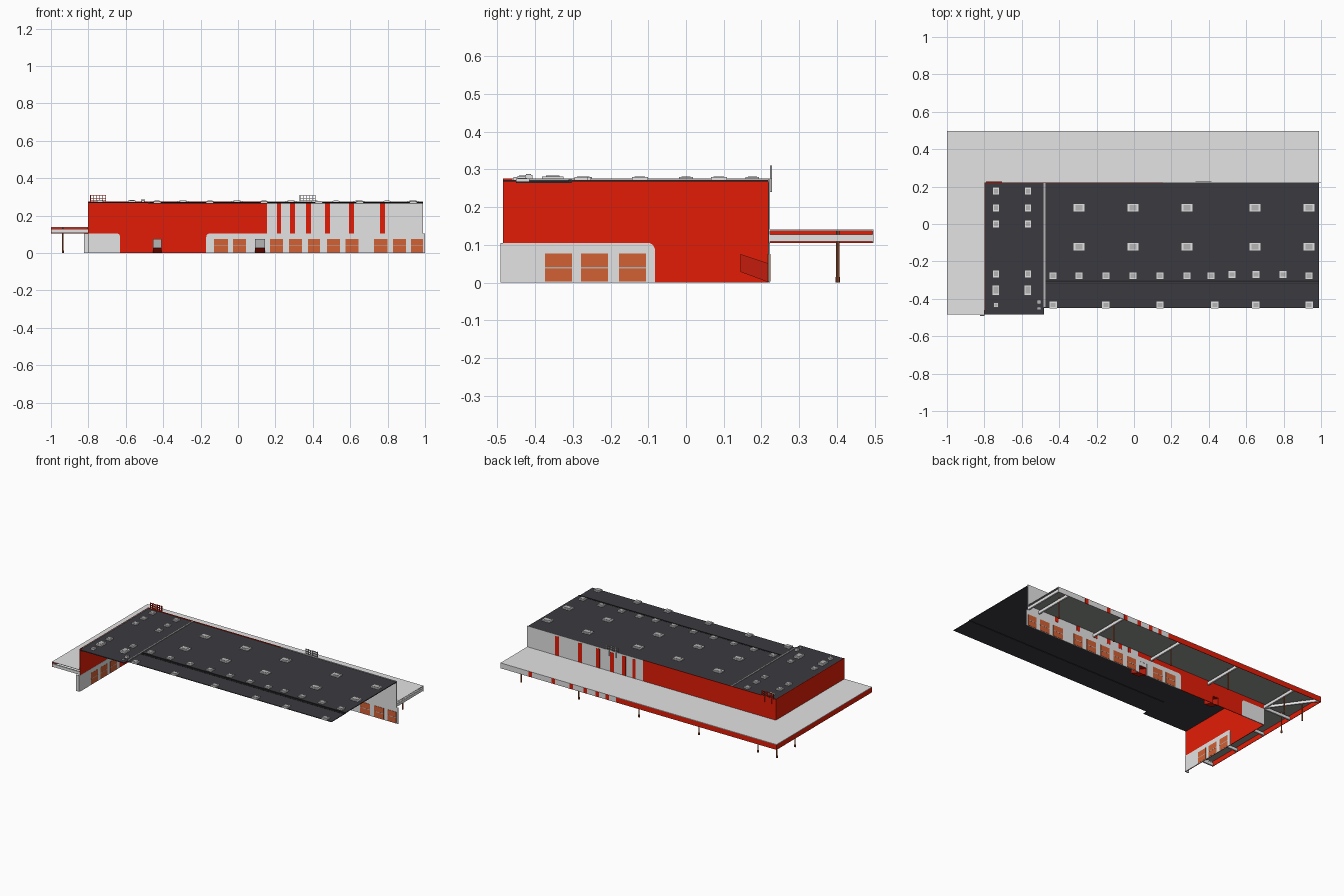
import bpy, bmesh, math
from mathutils import Matrix, Vector

if "Cube" in bpy.data.objects:
    bpy.data.objects.remove(bpy.data.objects["Cube"])


def material(name, r, g, b):
    m = bpy.data.materials.new(name)
    m.diffuse_color = (r, g, b, 1)
    m.use_nodes = True
    m.node_tree.nodes["Principled BSDF"].inputs["Base Color"].default_value = m.diffuse_color
    return m


RED = material("red cladding", 0.77, 0.012, 0.002)
DARK_RED = material("dark red entry", 0.55, 0.012, 0.004)
GREY = material("light grey panel", 0.77, 0.77, 0.77)
ORANGE = material("orange door", 0.65, 0.115, 0.033)
ROOF = material("dark roof", 0.043, 0.042, 0.051)
SOFFIT = material("soffit grey", 0.29, 0.31, 0.29)
MID = material("mid grey metal", 0.46, 0.46, 0.46)
BROWN = material("brown post", 0.42, 0.10, 0.03)
BLACK = material("black trim", 0.02, 0.02, 0.022)


def finish(name, bm, *mats):
    bmesh.ops.recalc_face_normals(bm, faces=bm.faces)
    me = bpy.data.meshes.new(name)
    bm.to_mesh(me)
    bm.free()
    for m in mats:
        me.materials.append(m)
    ob = bpy.data.objects.new(name, me)
    bpy.context.collection.objects.link(ob)
    return ob


def boxes(name, mat, *items):
    """One object from boxes given as (x0, x1, y0, y1, z0, z1)."""
    bm = bmesh.new()
    for x0, x1, y0, y1, z0, z1 in items:
        mtx = Matrix.Translation(((x0 + x1) / 2, (y0 + y1) / 2, (z0 + z1) / 2))
        mtx = mtx @ Matrix.Diagonal((x1 - x0, y1 - y0, z1 - z0, 1))
        bmesh.ops.create_cube(bm, size=1, matrix=mtx)
    return finish(name, bm, mat)


def prism(name, mat, pts, to3d, offset):
    """Extrude a flat outline into a plate; to3d maps outline points to space."""
    bm = bmesh.new()
    f = bm.faces.new([bm.verts.new(to3d(*p)) for p in pts])
    r = bmesh.ops.extrude_face_region(bm, geom=[f])
    vs = [v for v in r["geom"] if isinstance(v, bmesh.types.BMVert)]
    bmesh.ops.translate(bm, vec=offset, verts=vs)
    return finish(name, bm, mat)


def rounded(u0, u1, z1, r=0.02):
    """Panel outline with its top corner at u1 rounded."""
    s = 1 if u1 > u0 else -1
    arc = [(u1 - s * r + s * r * math.cos(a), z1 - r + r * math.sin(a))
           for a in (i * math.pi / 10 for i in range(6))]
    return [(u0, 0), (u1, 0)] + arc + [(u0, z1)]


BY, LX, RX, FY = 0.22, -0.80, 0.988, -0.485    # back wall, left wall, right end, front end
TOP, LOW = 0.272, 0.105
ENTRIES = [(-0.455, -0.41), (0.09, 0.145)]
STRIPES = [(0.208, 0.23), (0.278, 0.304), (0.364, 0.39), (0.465, 0.491), (0.594, 0.62), (0.76, 0.786)]


def back(x0, x1, z0, z1, t=0.002):
    return (x0, x1, BY - t, BY + t, z0, z1)


def side(y0, y1, z0, z1, t=0.002):
    return (LX - t, LX + t, y0, y1, z0, z1)


# Back wall: red half, grey half, lower panels, stripes
e0, e1 = ENTRIES
boxes("back_wall_red", RED, back(LX, 0.155, 0.1, TOP), back(-0.66, e0[0], 0, 0.1),
      back(e0[0], e0[1], 0.075, 0.1), back(e0[1], -0.14, 0, 0.1))
boxes("back_wall_grey", GREY, back(0.155, RX, 0, TOP))
boxes("back_wall_stripes", RED, *[back(a, b, LOW, 0.265, 0.003) for a, b in STRIPES])
back3d = lambda u, z: (u, BY - 0.003, z)
prism("back_panel_corner", GREY, rounded(LX, -0.63, LOW), back3d, (0, 0.006, 0))
prism("back_panel_middle", GREY, rounded(e1[0], -0.17, LOW), back3d, (0, 0.006, 0))
boxes("back_panel_entry_surround", GREY, back(e1[0], e1[1], 0.075, LOW, 0.003),
      back(e1[1], 0.16, 0, LOW, 0.003))

# Left wall with lower panel
boxes("left_wall", RED, side(FY, BY, 0, TOP))
prism("left_panel", GREY, rounded(FY, -0.082, LOW), lambda u, z: (LX - 0.003, u, z), (0.006, 0, 0))

# Sectional doors with a middle rail
back_doors = [(-0.128, -0.053), (-0.027, 0.043), (0.171, 0.24), (0.273, 0.342), (0.373, 0.439),
              (0.475, 0.545), (0.576, 0.643), (0.727, 0.798), (0.829, 0.898), (0.925, 0.988)]
side_doors = [(-0.373, -0.302), (-0.278, -0.206), (-0.177, -0.106)]
boxes("back_doors", ORANGE, *[back(a, b, 0.003, 0.076, 0.004) for a, b in back_doors])
boxes("back_door_rails", MID, *[back(a, b, 0.037, 0.041, 0.0045) for a, b in back_doors])
boxes("left_doors", ORANGE, *[side(a, b, 0.003, 0.077, 0.004) for a, b in side_doors])
boxes("left_door_rails", MID, *[side(a, b, 0.037, 0.041, 0.0045) for a, b in side_doors])

# Recessed entries: red sloping tube with a grey door at its inner end
for i, (a, b) in enumerate(ENTRIES):
    n = f"entry_{i + 1}"
    y0 = 0.145
    outline = [(y0, 0.028), (BY, 0), (BY, 0.05), (y0, 0.075)]
    for s, x in (("left", a), ("right", b - 0.002)):
        prism(f"{n}_{s}_cheek", DARK_RED, outline, lambda y, z, x=x: (x, y, z), (0.002, 0, 0))
    prism(f"{n}_ramp", RED, [(y0, 0.028), (BY, 0), (BY, 0.002), (y0, 0.03)],
          lambda y, z, a=a: (a + 0.002, y, z), (b - a - 0.004, 0, 0))
    prism(f"{n}_ceiling", RED, [(y0, 0.073), (BY, 0.048), (BY, 0.05), (y0, 0.075)],
          lambda y, z, a=a: (a + 0.002, y, z), (b - a - 0.004, 0, 0))
    boxes(f"{n}_door", MID, (a, b, y0 - 0.001, y0 + 0.001, 0.028, 0.075))
    boxes(f"{n}_transom", RED if i == 0 else GREY, back(a, b, 0.05, 0.075))

# End fins
boxes("end_fins", GREY, (-0.824, LX, FY - 0.006, FY - 0.002, 0, LOW),
      (LX - 0.002, LX + 0.002, -0.49, -0.47, 0, LOW),
      (RX, 1.0, BY - 0.002, BY + 0.002, 0, LOW))

# Roof: tall left bay, main deck, lower front strip
boxes("roof_left_bay", ROOF, (LX, -0.48, FY, BY, 0.267, 0.272))
boxes("roof_main", ROOF, (-0.48, RX, -0.305, BY, 0.267, 0.272))
boxes("roof_front_strip", ROOF, (-0.48, RX, -0.45, -0.305, 0.264, 0.268))
boxes("roof_black_joint", BLACK, (-0.48, RX, -0.311, -0.302, 0.265, 0.2735),
      (-0.478, RX, -0.322, -0.318, 0.266, 0.2695))
boxes("roof_divider", MID, (-0.484, -0.474, FY + 0.04, BY, 0.27, 0.276))

# Low parapets: red and grey along the back, red outside and grey inside at the left
boxes("parapet_red", RED, (LX, 0.155, BY - 0.002, BY + 0.002, 0.27, 0.276),
      (LX - 0.002, LX + 0.001, FY, BY, 0.27, 0.276))
boxes("parapet_grey", GREY, (0.155, RX, BY - 0.002, BY + 0.002, 0.27, 0.276),
      (LX + 0.001, LX + 0.003, -0.46, BY - 0.002, 0.27, 0.276))

# Skylights and roof units: (x, y, width, depth, top, base)
units = []
for y in (0.087, -0.122):
    units += [(x, y, 0.058, 0.042, 0.281, 0.272) for x in (-0.294, -0.005, 0.283, 0.647, 0.936)]
for i, x in enumerate((-0.433, -0.294, -0.15, -0.005, 0.139, 0.283, 0.412, 0.524, 0.652, 0.797, 0.936)):
    units.append((x, -0.27 if i in (7, 8, 9) else -0.277, 0.038, 0.036, 0.281, 0.272))
units += [(x, -0.433, 0.04, 0.036, 0.277, 0.268) for x in (-0.433, -0.15, 0.139, 0.433, 0.652, 0.936)]
for x in (-0.738, -0.567):
    units += [(x, y, 0.034, 0.036, 0.281, 0.272) for y in (0.176, 0.086, 0.0, -0.267)]
    units.append((x, -0.353, 0.04, 0.056, 0.283, 0.272))
units += [(-0.738, -0.433, 0.026, 0.028, 0.284, 0.272), (-0.508, -0.417, 0.02, 0.02, 0.287, 0.272),
          (-0.508, -0.452, 0.014, 0.012, 0.28, 0.272)]
boxes("skylight_curbs", GREY, *[(x - w / 2, x + w / 2, y - d / 2, y + d / 2, b, t - 0.002)
                                for x, y, w, d, t, b in units])
boxes("skylight_tops", MID, *[(x - w * .33, x + w * .33, y - d * .33, y + d * .33, b, t)
                              for x, y, w, d, t, b in units])


# Open lattice frames standing above the back wall
def lattice(name, mat, x0, x1):
    bars = [(x0, x1, 0.223, 0.227, z, z + 0.004) for z in (0.277, 0.291, 0.304)]
    for i in range(6):
        x = x0 + (x1 - x0 - 0.004) * i / 5
        bars.append((x, x + 0.004, 0.222, 0.228, 0.24 if i in (1, 4) else 0.275, 0.31))
    boxes(name, mat, *bars)


lattice("roof_frame_left", RED, -0.79, -0.705)
lattice("roof_frame_middle", MID, 0.33, 0.415)

# Canopy: thin L-shaped sheet with a darker underside
CY = 0.497
slab = prism("canopy_sheet", GREY, [(-1, FY), (LX, FY), (LX, BY), (RX, BY), (RX, CY), (-1, CY)],
             lambda x, y: (x, y, 0.137), (0, 0, 0.003))
slab.data.materials.append(SOFFIT)
for p in slab.data.polygons:
    p.material_index = 1 if p.normal.z < -0.5 else 0

# Canopy fascia: red, changing to grey with red stripes
Z0, Z1 = 0.105, 0.1395
boxes("canopy_fascia_red", RED, (-1, 0.155, CY - 0.003, CY - 0.0002, Z0, Z1),
      (-0.9998, -0.997, FY, CY - 0.003, Z0, Z1))
boxes("canopy_fascia_grey", GREY, (0.155, RX, CY - 0.003, CY - 0.0002, Z0, Z1))
boxes("canopy_fascia_stripes", RED, *[(a, b, CY - 0.0035, CY + 0.0003, Z0, Z1) for a, b in STRIPES])

# Open-frame beams hung below the sheet, with a corner diagonal
POSTS = (-0.80, -0.375, 0.057, 0.49, 0.905)
B0, B1 = 0.108, 0.127
boxes("canopy_beams", GREY,
      *[(x - 0.005, x + 0.005, BY, CY - 0.003, B0, B1) for x in POSTS + (RX - 0.005,)],
      *[(-0.997, LX, y - 0.005, y + 0.005, B0, B1) for y in (FY + 0.005, -0.26, -0.02, 0.215)])
prism("canopy_diagonal_beam", GREY, [(-0.804, 0.22), (-0.796, 0.226), (-0.99, 0.494), (-0.996, 0.486)],
      lambda x, y: (x, y, B0 + 0.001), (0, 0, B1 - B0 - 0.002))

# Canopy posts with wider feet
feet = [(x, 0.402) for x in POSTS] + [(-0.936, 0.402), (-0.936, 0.215)]
for name, mat, r, z0, z1 in (("canopy_posts", BROWN, 0.004, 0.012, 0.137),
                             ("canopy_post_feet", BROWN, 0.0055, 0, 0.014)):
    bm = bmesh.new()
    for x, y in feet:
        bmesh.ops.create_cone(bm, cap_ends=True, segments=8, radius1=r, radius2=r, depth=z1 - z0,
                              matrix=Matrix.Translation(Vector((x, y, (z0 + z1) / 2))))
    finish(name, bm, mat)
